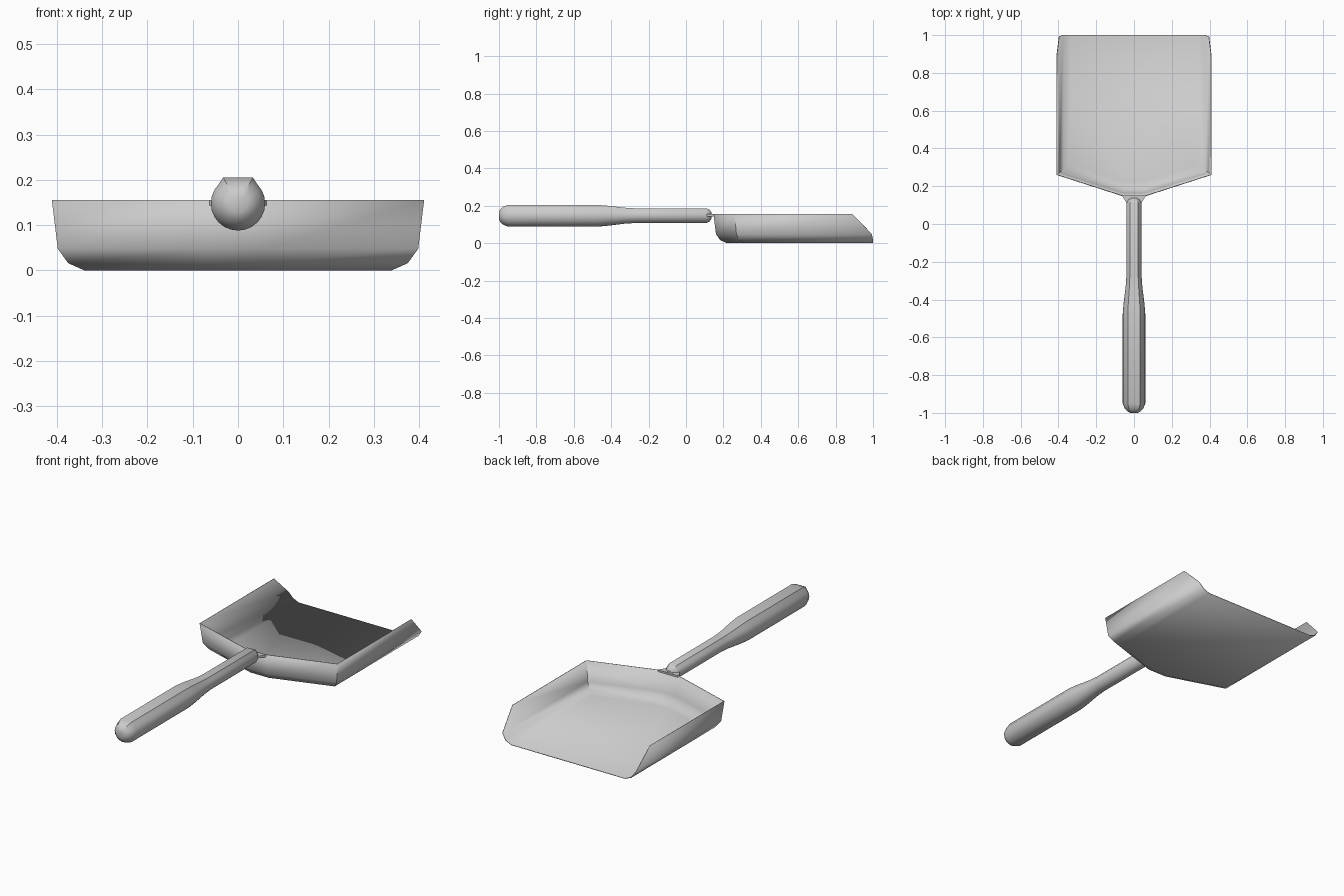
import bpy, bmesh, math
from mathutils import Vector

if "Cube" in bpy.data.objects:
    bpy.data.objects.remove(bpy.data.objects["Cube"])


def finish(name, bm, angle):
    me = bpy.data.meshes.new(name)
    bm.to_mesh(me)
    bm.free()
    ob = bpy.data.objects.new(name, me)
    bpy.context.collection.objects.link(ob)
    bpy.ops.object.select_all(action='DESELECT')
    ob.select_set(True)
    bpy.context.view_layer.objects.active = ob
    bpy.ops.object.shade_smooth_by_angle(angle=math.radians(angle))
    return ob


def inset(path, d):
    # mitred inward offset of an open path (interior lies on the right)
    out = []
    for i, p in enumerate(path):
        ns = []
        for a, b in ((i - 1, i), (i, i + 1)):
            if a >= 0 and b < len(path):
                e = (path[b] - path[a]).normalized()
                ns.append(Vector((e.y, -e.x)))
        m = sum(ns, Vector((0, 0))).normalized()
        out.append(p + m * (d / m.dot(ns[0])))
    return out


# Pan: rim outline lofted down through rounded lower edge to a flat floor
half = [(0.411, 1.0), (0.411, 0.26), (0.06, 0.147)]
rim = [Vector((-x, y)) for x, y in half] + [Vector((x, y)) for x, y in reversed(half)]
rim.reverse()
# inset, height, front end of the wall
levels = [(0, 0.155, 0.89), (0.013, 0.048, 0.993), (0.036, 0.016, 1.0), (0.072, 0.0, 1.0)]
bm = bmesh.new()
rows = []
for d, z, front in levels:
    # the path runs clockwise in plan, so its inside is on the right
    pts = inset(rim, d)
    pts[0].y = pts[-1].y = front
    rows.append([bm.verts.new((p.x, p.y, z)) for p in pts])
for a, b in zip(rows, rows[1:]):
    for i in range(len(a) - 1):
        bm.faces.new((a[i], a[i + 1], b[i + 1], b[i]))
floor = bm.faces.new(rows[-1])
bmesh.ops.recalc_face_normals(bm, faces=bm.faces)
floor.normal_update()
if floor.normal.z < 0:
    bmesh.ops.reverse_faces(bm, faces=bm.faces)
pan = finish("pan", bm, 40)
mod = pan.modifiers.new("thickness", 'SOLIDIFY')
mod.thickness = 0.004
mod.offset = 1

# Handle: turned along y, with a slight flat along the top
profile = [(-1.0, 0.02), (-0.993, 0.034), (-0.978, 0.049), (-0.95, 0.06), (-0.48, 0.06),
           (-0.42, 0.055), (-0.33, 0.044), (-0.27, 0.04), (0.11, 0.04), (0.127, 0.031),
           (0.137, 0.016)]
N = 24
bm = bmesh.new()
rings = []
for y, r in profile:
    ring = []
    for k in range(N):
        a = 2 * math.pi * k / N
        s = math.sin(a)
        q = r * 0.95 / s if s > 0.86 else r
        ring.append(bm.verts.new((q * math.cos(a), y, 0.148 + q * s)))
    rings.append(ring)
for a, b in zip(rings, rings[1:]):
    for k in range(N):
        j = (k + 1) % N
        bm.faces.new((a[k], a[j], b[j], b[k]))
bm.faces.new(rings[0])
bm.faces.new(rings[-1])
bmesh.ops.recalc_face_normals(bm, faces=bm.faces)
finish("handle", bm, 35)

# Tab joining the handle to the back wall
bm = bmesh.new()
tab = [(-0.065, 0.152), (-0.035, 0.105), (0.035, 0.105), (0.065, 0.152)]
f = bm.faces.new([bm.verts.new((x, y, 0.143)) for x, y in tab])
ext = bmesh.ops.extrude_face_region(bm, geom=[f])
bmesh.ops.translate(bm, vec=(0, 0, 0.012),
                    verts=[v for v in ext["geom"] if isinstance(v, bmesh.types.BMVert)])
bmesh.ops.recalc_face_normals(bm, faces=bm.faces)
finish("handle_tab", bm, 30)
